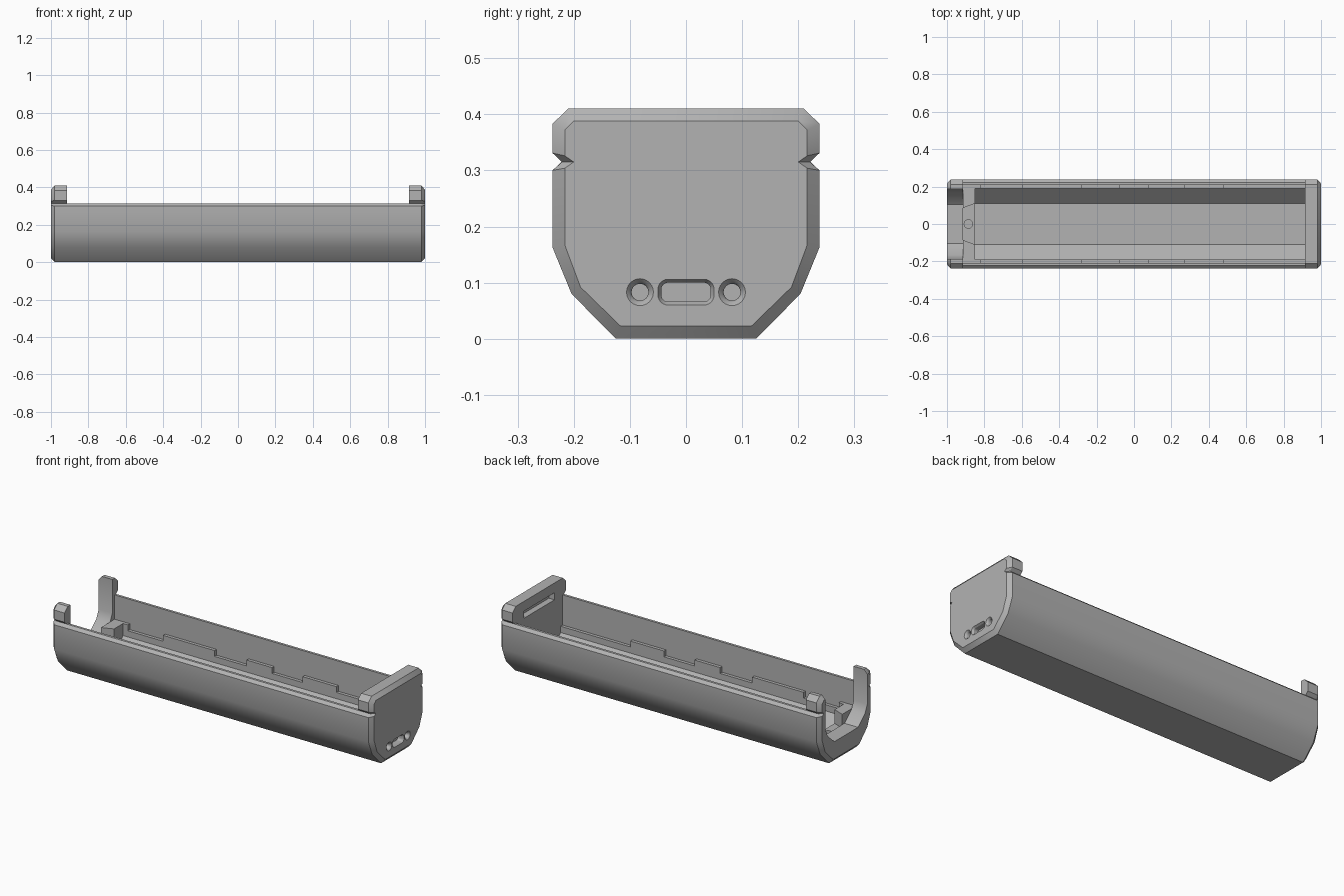
import bpy, bmesh, math
from mathutils import Vector

if "Cube" in bpy.data.objects:
    bpy.data.objects.remove(bpy.data.objects["Cube"])

grey = bpy.data.materials.new("mid_grey")
grey.diffuse_color = (0.45, 0.45, 0.45, 1)
grey.use_nodes = True
grey.node_tree.nodes["Principled BSDF"].inputs["Base Color"].default_value = grey.diffuse_color


def mirrored(half):
    """Close a right-hand (y, z) profile with its mirror image."""
    return half + [(-y, z) for y, z in reversed(half)]


def loft(name, rings):
    """Solid through matching closed rings of 3D points."""
    bm = bmesh.new()
    loops = [[bm.verts.new(p) for p in ring] for ring in rings]
    n = len(loops[0])
    for a, b in zip(loops, loops[1:]):
        for i in range(n):
            j = (i + 1) % n
            bm.faces.new((a[i], a[j], b[j], b[i]))
    bm.faces.new(loops[0])
    bm.faces.new(loops[-1])
    bmesh.ops.recalc_face_normals(bm, faces=bm.faces)
    me = bpy.data.meshes.new(name)
    bm.to_mesh(me)
    bm.free()
    me.materials.append(grey)
    ob = bpy.data.objects.new(name, me)
    bpy.context.collection.objects.link(ob)
    return ob


def prism(name, profile, x0, x1):
    return loft(name, [[(x, y, z) for y, z in profile] for x in (x0, x1)])


def slab(name, plan, z0, z1):
    return loft(name, [[(x, y, z) for x, y in plan] for z in (z0, z1)])


def box(name, x0, x1, y0, y1, z0, z1):
    return prism(name, [(y0, z0), (y1, z0), (y1, z1), (y0, z1)], x0, x1)


def rounded(cy, cz, hw, hh, r, seg=6):
    """Rounded rectangle, or a circle when hw = hh = r."""
    pts = []
    for k, (sy, sz) in enumerate([(1, 1), (-1, 1), (-1, -1), (1, -1)]):
        for i in range(seg + 1):
            a = math.pi / 2 * (k + i / seg)
            pts.append((cy + sy * (hw - r) + r * math.cos(a),
                        cz + sz * (hh - r) + r * math.sin(a)))
    return pts


def circle(cy, cz, r, n=24):
    return [(cy + r * math.cos(2 * math.pi * i / n),
             cz + r * math.sin(2 * math.pi * i / n)) for i in range(n)]


def cut(ob, cutter):
    m = ob.modifiers.new("cut", "BOOLEAN")
    m.operation = "DIFFERENCE"
    m.solver = "EXACT"
    m.object = cutter
    bpy.context.view_layer.objects.active = ob
    bpy.ops.object.modifier_apply(modifier=m.name)
    bpy.data.objects.remove(cutter)


# Trough-shaped shell with an inner ledge
prism("tray_shell", mirrored([
    (0.125, 0), (0.204, 0.08), (0.238, 0.163), (0.238, 0.30), (0.222, 0.315),
    (0.208, 0.315), (0.208, 0.145), (0.19, 0.145), (0.19, 0.11), (0.11, 0.03)]),
    -0.915, 0.915)

# Raised tabs on both ledges
for side, s in (("back", 1), ("front", -1)):
    for i, (a, b) in enumerate([(-0.915, -0.82), (-0.6, -0.28), (-0.08, 0.08),
                                (0.27, 0.48)]):
        box(f"{side}_tab_{i + 1}", a, b, *sorted((s * 0.19, s * 0.208)), 0.145, 0.178)

# End plates: full outline with a chamfered outer face and a side notch
outer = mirrored([(0.125, 0), (0.204, 0.08), (0.238, 0.163), (0.238, 0.30),
                  (0.221, 0.315), (0.238, 0.331), (0.238, 0.383), (0.21, 0.41)])
inset = mirrored([(0.117, 0.023), (0.188, 0.092), (0.216, 0.167), (0.216, 0.304),
                  (0.2, 0.315), (0.216, 0.326), (0.216, 0.372), (0.2, 0.388)])


def end_plate(name, s):
    return loft(name, [[(s * x, y, z) for y, z in prof] for x, prof in
                       ((0.915, outer), (0.98, outer), (1.0, inset))])


# Open end: U-shaped opening that leaves two posts
open_end = end_plate("open_end_plate", -1)
cut(open_end, prism("u_cutter", mirrored([(0.105, 0.12), (0.165, 0.172),
                                          (0.187, 0.22), (0.187, 0.5)]), -1.1, -0.85))

# Closed end: inner slot, port recess and two countersunk holes
closed_end = end_plate("closed_end_plate", 1)
cut(closed_end, box("slot_cutter", 0.9, 0.95, -0.135, 0.135, 0.315, 0.355))


def ring(profile, x):
    return [(x, y, z) for y, z in profile]


cut(closed_end, loft("port_cutter", [
    ring(rounded(0, 0.083, 0.044, 0.017, 0.012), 0.965),
    ring(rounded(0, 0.083, 0.044, 0.017, 0.012), 0.99),
    ring(rounded(0, 0.083, 0.05, 0.023, 0.018), 1.0),
    ring(rounded(0, 0.083, 0.05, 0.023, 0.018), 1.02)]))
for y in (-0.082, 0.082):
    cut(closed_end, loft("hole_cutter", [
        ring(circle(y, 0.083, r), x) for x, r in
        ((0.97, 0.015), (0.988, 0.015), (0.994, 0.018), (1.0, 0.024), (1.02, 0.024))]))

# Shelf with a round hole and two guide blocks behind the open end
shelf = prism("contact_shelf", mirrored([(0.11, 0.03), (0.18, 0.10)]), -0.915, -0.85)
cut(shelf, slab("shelf_hole_cutter", circle(-0.885, 0, 0.023), 0.05, 0.2))
for side, s in (("back", 1), ("front", -1)):
    slab(f"{side}_guide_block", [(-0.915, s * 0.085), (-0.85, s * 0.11),
                                 (-0.85, s * 0.19), (-0.915, s * 0.19)], 0.09, 0.178)

# Smooth the shallow bends, keep edges crisp
bpy.ops.object.select_all(action="SELECT")
bpy.context.view_layer.objects.active = closed_end
bpy.ops.object.shade_smooth_by_angle(angle=math.radians(30))
